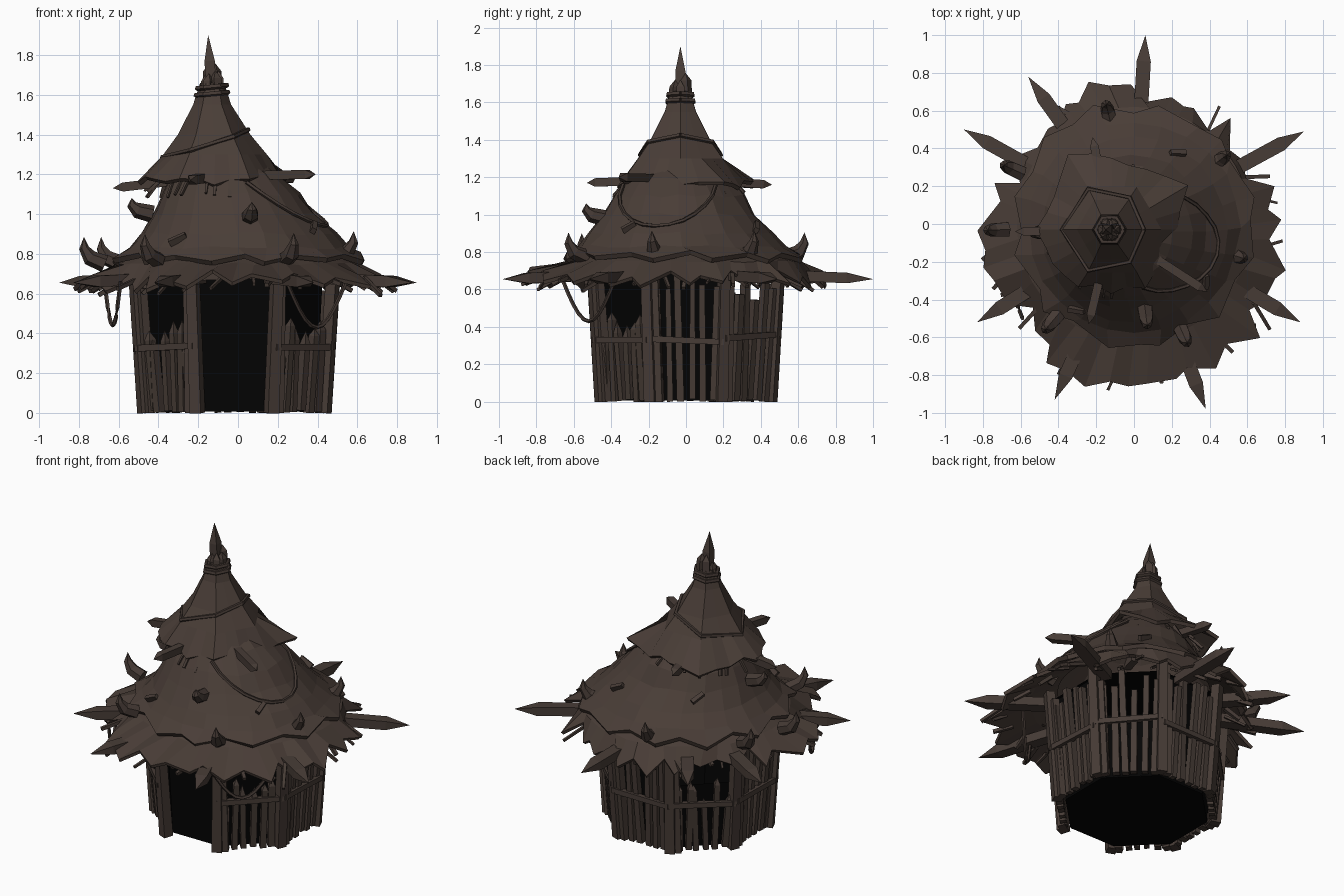
import bpy, bmesh, math, random
from mathutils import Vector as V

if "Cube" in bpy.data.objects:
    bpy.data.objects.remove(bpy.data.objects["Cube"])
random.seed(7)
rnd = random.uniform


def mat(name, c):
    m = bpy.data.materials.new(name)
    m.diffuse_color = (*c, 1)
    m.use_nodes = True
    m.node_tree.nodes["Principled BSDF"].inputs["Base Color"].default_value = m.diffuse_color
    return m


THATCH = mat("thatch brown", (0.067, 0.047, 0.038))
WOOD = mat("wood brown", (0.063, 0.045, 0.037))
HORN = mat("horn brown", (0.058, 0.041, 0.034))
DARK = mat("interior black", (0.001, 0.001, 0.001))
SHIFT = V((-.018, 0, 0))     # the hut body sits slightly left of centre


def finish(bm, name, m, thick=0, move=None):
    if move:
        bmesh.ops.translate(bm, verts=bm.verts, vec=move)
    me = bpy.data.meshes.new(name)
    bm.to_mesh(me)
    bm.free()
    ob = bpy.data.objects.new(name, me)
    bpy.context.collection.objects.link(ob)
    me.materials.append(m)
    if thick:
        s = ob.modifiers.new("thickness", "SOLIDIFY")
        s.thickness, s.offset = thick, -1
    return ob


def pol(deg, r, z=0, c=(0, 0)):
    a = math.radians(deg)
    return V((c[0] + r * math.cos(a), c[1] + r * math.sin(a), z))


def tube(bm, pts, radii, n=4, side=None, flat=1.0):
    """Faceted tube through pts; a zero radius makes a point. side = width direction."""
    rings = []
    for i, p in enumerate(pts):
        d = (pts[min(i + 1, len(pts) - 1)] - pts[max(i - 1, 0)]).normalized()
        s = side or (V((0, 0, 1)) if abs(d.z) < .9 else V((1, 0, 0)))
        u = (s - d * s.dot(d)).normalized()
        w = d.cross(u)
        r = radii[i]
        if r == 0:
            rings.append([bm.verts.new(p)])
            continue
        rings.append([bm.verts.new(p + r * (u * math.cos(a) + w * flat * math.sin(a)))
                      for a in [2 * math.pi * (k + .5) / n for k in range(n)]])
    for A, B in zip(rings, rings[1:]):
        for k in range(n):
            j = (k + 1) % n
            if len(B) == 1:
                bm.faces.new((A[k], A[j], B[0]))
            else:
                bm.faces.new((A[k], A[j], B[j], B[k]))
    bm.faces.new(rings[0][::-1])
    if len(rings[-1]) > 1:
        bm.faces.new(rings[-1])


def stake(bm, a, b, width, tip=0, side=None, flat=1.0):
    """Square plank from a to b, sharpened over the last 'tip' of its length."""
    a, b, r = V(a), V(b), width * .707
    if tip:
        tube(bm, [a, b + (a - b).normalized() * tip, b], [r, r, 0], 4, side, flat)
    else:
        tube(bm, [a, b], [r, r * .9], 4, side, flat)


def loft(rings):
    """Open surface from rings of points, listed top to bottom."""
    bm = bmesh.new()
    vs = [[bm.verts.new(p) for p in ring] for ring in rings]
    n = len(vs[0])
    for A, B in zip(vs, vs[1:]):
        for k in range(n):
            j = (k + 1) % n
            bm.faces.new((A[k], B[k], B[j], A[j]))
    return bm


def at(profile, z):
    """Interpolate (z, r, cx, cy) rows, listed top to bottom."""
    for p, q in zip(profile, profile[1:]):
        if z >= q[0]:
            break
    t = max(0, min(1, (p[0] - z) / (p[0] - q[0])))
    return [p[i] + (q[i] - p[i]) * t for i in (1, 2, 3)]


def on(profile, deg, z, lift=0.012, k=1.0):
    r, cx, cy = at(profile, z)
    return pol(deg, r * k + lift, z, (cx, cy))


def ring(row, n, wob=0.0):
    z, r, cx, cy = row
    return [pol(360 * k / n, r + rnd(-wob, wob), z + rnd(-wob, wob), (cx, cy)) for k in range(n)]


# --- dark interior: floor, inner wall panels, ceiling ---
bm = bmesh.new()
for z, r in ((.006, .44), (.69, .50)):
    bm.faces.new([bm.verts.new(pol(22.5 + 45 * k, r, z)) for k in range(8)])
for k in range(8):
    top = .42 if k in (1, 3) else .69        # open windows at the back diagonals
    bm.faces.new([bm.verts.new(pol(45 * k + s * 22.5, .44 + z * .06, z))
                  for s, z in ((-1, .006), (1, .006), (1, top), (-1, top))])
finish(bm, "dark_interior", DARK, 0, SHIFT)

# --- walls: octagon posts, planks and rails; the front (side 6) is the doorway ---
posts, planks, rails = bmesh.new(), bmesh.new(), bmesh.new()
for k in range(8):
    a = 22.5 + 45 * k
    s = -5 if k == 5 else 5
    stake(posts, pol(a, .487), pol(a + rnd(-1, 1), .54, .72), .06, 0, pol(a, 1))
    stake(posts, pol(a + s, .475), pol(a + s * .8, .52, rnd(.6, .7)), .045, 0, pol(a + s, 1))
    if k == 6:
        continue
    A, B = pol(45 * k - 22.5, 1), pol(45 * k + 22.5, 1)
    out = pol(45 * k, 1)
    window = k in (3, 5, 7)
    for i in range(6):
        t = (i + .75) / 6.5 + rnd(-.02, .02)
        d = A.lerp(B, t)
        h = rnd(.34, .5) if window else rnd(.6, .69)
        if k == 1:
            h = rnd(.54, .68)
        lean = (B - A) * rnd(-.05, .05)
        stake(planks, d * .48 + V((0, 0, rnd(0, .015))), (d + lean) * (.485 + .05 * h / .65) + V((0, 0, h)),
              rnd(.034, .05), rnd(.03, .07) if window else 0, out, .9)
    z = .335 + rnd(-.015, .015)
    stake(rails, A * .53 + V((0, 0, z)), B * .53 + V((0, 0, z + rnd(-.02, .02))), .034)
# door lintel
stake(rails, (-.22, -.5, .69), (.22, -.5, .7), .05)
finish(posts, "wall_posts", WOOD, 0, SHIFT)
finish(planks, "wall_planks", WOOD, 0, SHIFT)
finish(rails, "wall_rails", WOOD, 0, SHIFT)

# --- lower roof skirt with ragged edge (outline radii every 15 degrees) ---
R = [.77, .76, .66, .75, .68, .69, .73, .78, .72, .67, .71, .76,
     .82, .82, .78, .76, .86, .89, .85, .84, .87, .89, .79, .83]
edge, n = [], 48
for i in range(n):
    a, r = i * 7.5, R[i // 2] + .01
    z = .635 + rnd(-.025, .02)
    if i % 2:
        r = (r + R[(i // 2 + 1) % 24]) / 2 - rnd(.0, .10)
        z = .675 + rnd(-.01, .03)
    if 250 < a < 290:
        z += .025
    edge.append(pol(a + rnd(-3, 3), r, z))
mid = [pol(7.5 * i, .62, .75 + rnd(-.008, .008)) for i in range(n)]
finish(loft([ring((.83, .46, 0, 0), n), mid, edge]), "roof_skirt", THATCH, .02)

# --- roof dome, leaning slightly, with zigzag lip ---
DOME = [(1.28, .17, -.08, -.04), (1.2, .27, -.06, -.04), (1.1, .35, -.04, -.04), (1.0, .41, -.02, -.04),
        (.9, .49, 0, -.03), (.83, .56, 0, -.02)]
lip = [pol(15 * k + rnd(-4, 4), .63 + (.03 if k % 2 else -.02) + rnd(-.02, .02),
           .785 + (-.015 if k % 2 else .015) + rnd(-.012, .012), (0, -.01)) for k in range(24)]
finish(loft([ring(p, 24, .009) for p in DOME] + [lip]), "roof_dome", THATCH, .028)

# --- upper roof cone, six-sided with ragged hem ---
CONE = [(1.66, .058, -.13, -.03), (1.55, .092, -.13, -.03), (1.4, .175, -.12, -.03), (1.3, .25, -.115, -.03)]
HEM = [.35, .47, .37, .38, .46, .35, .40, .36, .35, .34, .36, .34]


def hexring(row):
    z, r, cx, cy = row
    return [pol(30 * k, r * (1.04 if k % 2 == 0 else .91), z, (cx, cy)) for k in range(12)]


hem = []
for k in range(24):      # extra hem points give the torn edge
    r = (HEM[k // 2] + HEM[(k + 1) // 2 % 12]) / 2
    hem.append(pol(15 * k, r - (rnd(.0, .04) if k % 2 else 0), 1.16 + rnd(-.015, .02) + (.015 if k % 2 else 0),
                   (-.12, -.03)))
rows = []
for p in CONE:
    h = hexring(p)
    rows.append([h[k // 2].lerp(h[(k + 1) // 2 % 12], .5) for k in range(24)])
finish(loft(rows + [hem]), "upper_roof", THATCH, .022)

# --- spire stakes and binding rings ---
bm = bmesh.new()
stake(bm, (-.13, -.03, 1.55), (-.15, -.03, 1.9), .052, .13)
for k in range(6):
    stake(bm, pol(60 * k, .045, 1.55, (-.13, -.03)), pol(60 * k, .032, rnd(1.69, 1.77), (-.13, -.03)),
          .042, .04, pol(60 * k, 1))
finish(bm, "spire", WOOD)

ropes = bmesh.new()
for z, r in ((1.605, .08), (1.64, .074)):
    tube(ropes, [pol(60 * k, r, z + .008 * math.cos(k * 1.05), (-.13, -.03)) for k in range(7)], [.014] * 7, 5)
# tilted rope hugging the corners of the upper cone
tube(ropes, [on(CONE, 60 * k, 1.355 + .07 * math.cos(math.radians(60 * k)), .006, 1.04) for k in range(7)],
     [.013] * 7, 5)
# rope draped over the dome
drape = []
for k in range(13):
    t = k / 12
    drape.append(on(DOME, -72 + 112 * t, 1.16 - .22 * math.sin(math.pi * t), .008))
tube(ropes, drape, [.011] * 13, 5)
# loops hanging under the eaves
for p, q in (((.25, -.66, .65), (.54, -.38, .65)), ((-.67, -.3, .66), (-.59, -.5, .66))):
    p, q = V(p), V(q)
    tube(ropes, [p.lerp(q, k / 10) - V((0, 0, .22 * math.sin(math.pi * k / 10))) for k in range(11)],
         [.011] * 11, 5)
finish(ropes, "ropes", HORN)

# --- sharpened roof beams: lower tier, then upper tier ---
bm = bmesh.new()
for x, y in ((.06, 1), (-.56, .78), (-.9, .5), (.9, .49), (.88, -.52), (.38, -.98), (-.42, -.93), (-.83, -.52)):
    d = V((x, y, 0)).normalized()
    stake(bm, d * .45 + V((0, 0, .68)), (x, y, .655), .075, .14, V((-d.y, d.x, 0)), .75)
finish(bm, "lower_beams", WOOD)
bm = bmesh.new()
for x, y, z in ((-.63, -.04, 1.13), (-.24, -.53, 1.17), (.39, -.36, 1.2), (-.22, .46, 1.16)):
    c = V((-.12, -.03, 1.19))
    stake(bm, c.lerp(V((x, y, z)), .3), (x, y, z), .045, .05)
finish(bm, "upper_beams", WOOD)

# --- twigs sticking out of both thatch edges ---
bm = bmesh.new()
for i in range(34):
    a = i * 360 / 34 + rnd(-3, 3)
    r = R[int(a / 15) % 24]
    stake(bm, pol(a, r - .13, .68), pol(a + rnd(-5, 5), r + rnd(-.06, .04), rnd(.59, .65)), rnd(.014, .026))
for i in range(28):
    a = i * 360 / 28 + rnd(-5, 5)
    stake(bm, pol(a, .28, 1.19, (-.11, -.03)), pol(a + rnd(-4, 4), rnd(.32, .37), rnd(1.08, 1.12), (-.11, -.03)),
          rnd(.012, .02))
finish(bm, "thatch_twigs", WOOD)

# --- curved horns on the roof ---
bm = bmesh.new()
for x, y, z in ((-.70, -.03, .75), (-.42, -.5, .765), (-.62, .28, .75), (-.13, .56, .77), (.43, .32, .78),
                (.51, -.16, .78), (.25, -.56, .77), (-.46, -.04, 1.0), (.06, -.46, .98)):
    d = V((x, y, 0)).normalized()
    p, up = V((x, y, z)), V((0, 0, 1))
    k = .6 if z > .9 else 1
    tube(bm, [p - d * .03, p + d * .045 + up * .03 * k, p + d * .075 + up * .08 * k, p + d * .075 + up * .135 * k],
         [.044, .04, .025, 0], 6, V((-d.y, d.x, 0)))
finish(bm, "roof_horns", HORN)

# --- small board patches on the dome ---
bm = bmesh.new()
for a, z in ((235, .87), (325, .93), (60, .93), (130, .97)):
    stake(bm, on(DOME, a - 4, z - .02, .004), on(DOME, a + 4, z + .02, .004), .045, 0, pol(a, .7, 1), .6)
finish(bm, "roof_patches", WOOD)
